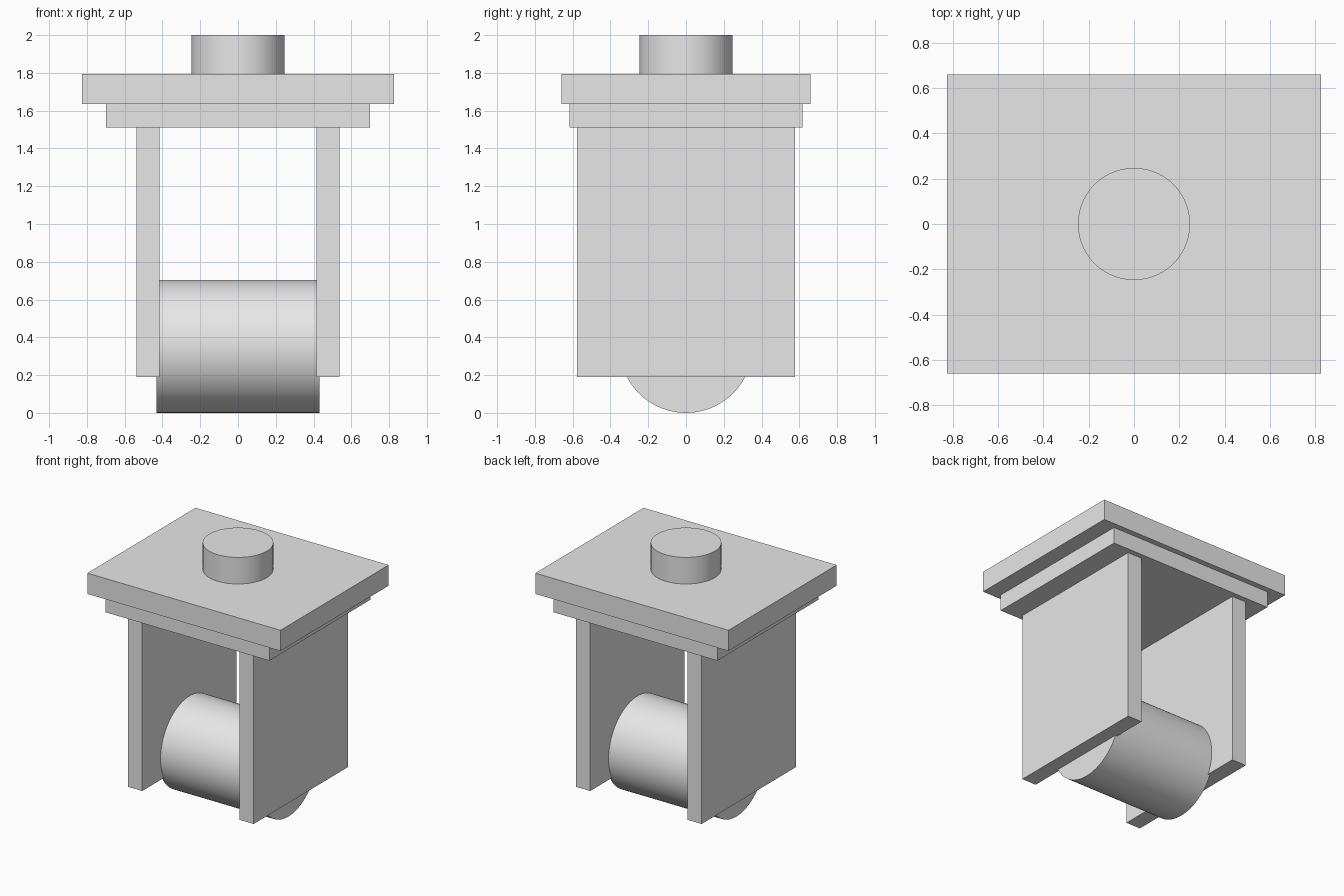
import bpy
import math

default_cube = bpy.data.objects.get("Cube")
if default_cube:
    bpy.data.objects.remove(default_cube, do_unlink=True)

grey = bpy.data.materials.new("light_grey")
grey.use_nodes = True
GREY = (0.8, 0.8, 0.8, 1)
grey.diffuse_color = GREY
grey.node_tree.nodes["Principled BSDF"].inputs["Base Color"].default_value = GREY


def box(name, x, y, z):
    """Box spanning the (low, high) pairs x, y and z."""
    spans = (x, y, z)
    bpy.ops.mesh.primitive_cube_add(size=1, location=[(a + b) / 2 for a, b in spans])
    ob = bpy.context.object
    ob.name = name
    ob.scale = [b - a for a, b in spans]
    bpy.ops.object.transform_apply(location=False, rotation=False, scale=True)
    ob.data.materials.append(grey)
    return ob


def cylinder(name, radius, length, location, rotation=(0, 0, 0)):
    bpy.ops.mesh.primitive_cylinder_add(vertices=96, radius=radius, depth=length,
                                        location=location, rotation=rotation)
    ob = bpy.context.object
    ob.name = name
    bpy.ops.object.shade_smooth_by_angle(angle=math.radians(30))
    ob.data.materials.append(grey)
    return ob


# Mounting stem and the two stacked plates
cylinder("mounting_stem", 0.247, 0.21, (0, 0, 1.895))
box("top_plate", (-0.825, 0.825), (-0.66, 0.66), (1.635, 1.795))
box("lower_plate", (-0.70, 0.70), (-0.617, 0.617), (1.51, 1.635))

# Fork side plates
for name, side in (("left_fork_plate", 1), ("right_fork_plate", -1)):
    box(name, sorted((side * 0.415, side * 0.537)), (-0.576, 0.576), (0.19, 1.51))

# Roller held between the side plates
cylinder("roller", 0.352, 0.864, (0, 0, 0.352), (0, math.pi / 2, 0))
